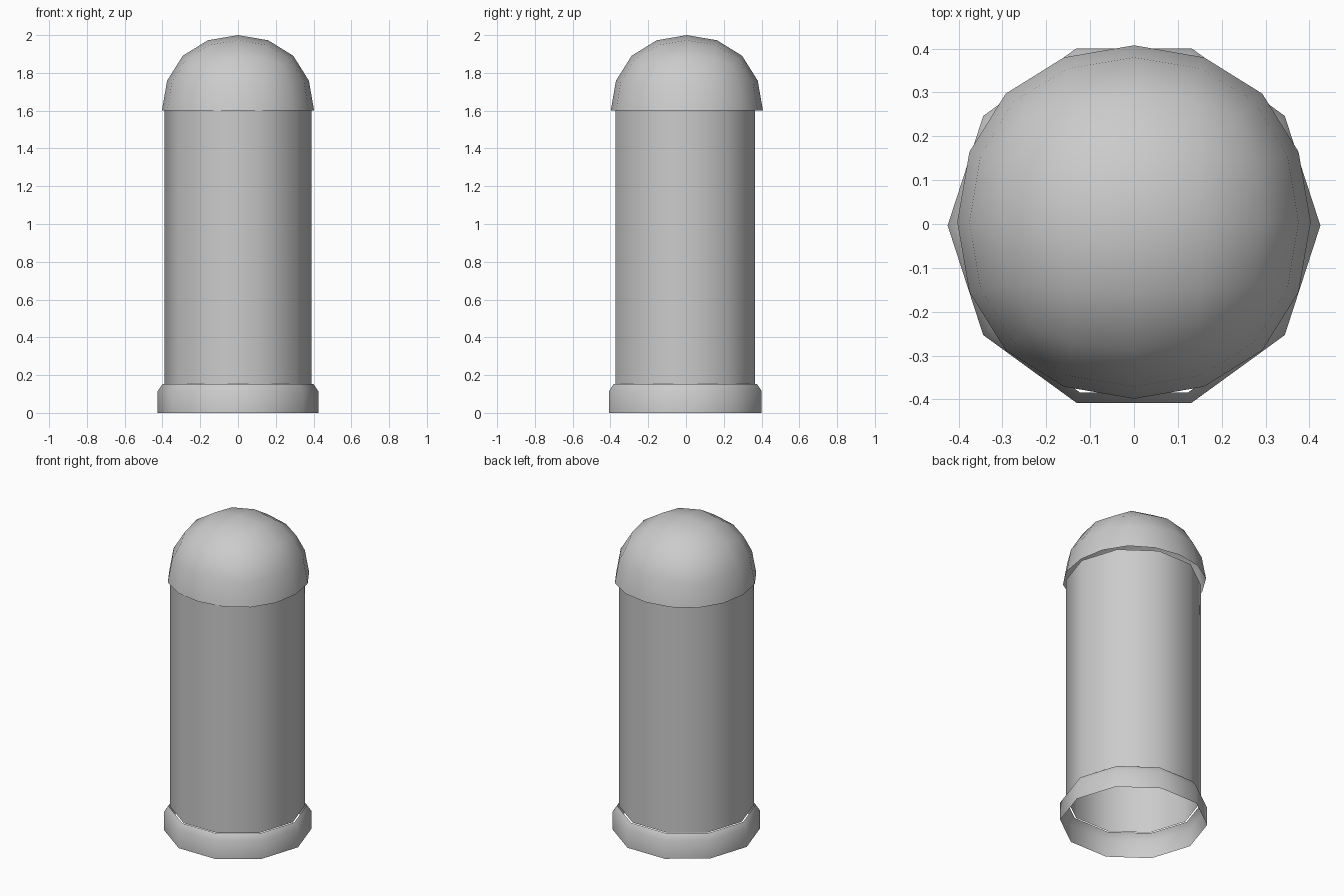
import bpy, bmesh, math
from mathutils import Matrix

if "Cube" in bpy.data.objects:
    bpy.data.objects.remove(bpy.data.objects["Cube"])

SIDES = 10


def add_object(name, bm):
    for f in bm.faces:
        f.smooth = True
    mesh = bpy.data.meshes.new(name)
    bm.to_mesh(mesh)
    bm.free()
    ob = bpy.data.objects.new(name, mesh)
    bpy.context.collection.objects.link(ob)
    return ob


def open_tube(name, profile, cy):
    """Ten-sided open shell from (radius, z) points."""
    bm = bmesh.new()
    rings = []
    for r, z in profile:
        rings.append([bm.verts.new((r * math.cos(2 * math.pi * i / SIDES),
                                    r * math.sin(2 * math.pi * i / SIDES) + cy, z))
                      for i in range(SIDES)])
    for a, b in zip(rings, rings[1:]):
        for i in range(SIDES):
            j = (i + 1) % SIDES
            bm.faces.new((a[i], a[j], b[j], b[i]))
    return add_object(name, bm)


# Base collar with a chamfered upper edge, and the post shaft
open_tube("base_collar", [(0.425, 0), (0.425, 0.115), (0.40, 0.152)], -0.0035)
open_tube("shaft", [(0.389, 0.15), (0.389, 1.6)], -0.0045)

# Domed cap: upper half of a subdivided cube
bpy.ops.mesh.primitive_cube_add(size=2)
cube = bpy.context.object
sub = cube.modifiers.new("round", 'SUBSURF')
sub.levels = 2
bpy.ops.object.modifier_apply(modifier=sub.name)
bm = bmesh.new()
bm.from_mesh(cube.data)
bpy.data.objects.remove(cube)
lower = [f for f in bm.faces if f.calc_center_median().z < 0]
bmesh.ops.delete(bm, geom=lower, context='FACES')
top = max(v.co.z for v in bm.verts)
bm.transform(Matrix.Translation((0, 0.0045, 1.6)) @
             Matrix.Diagonal((0.403 / top, 0.403 / top, 0.4 / top, 1)))
add_object("dome_cap", bm)
